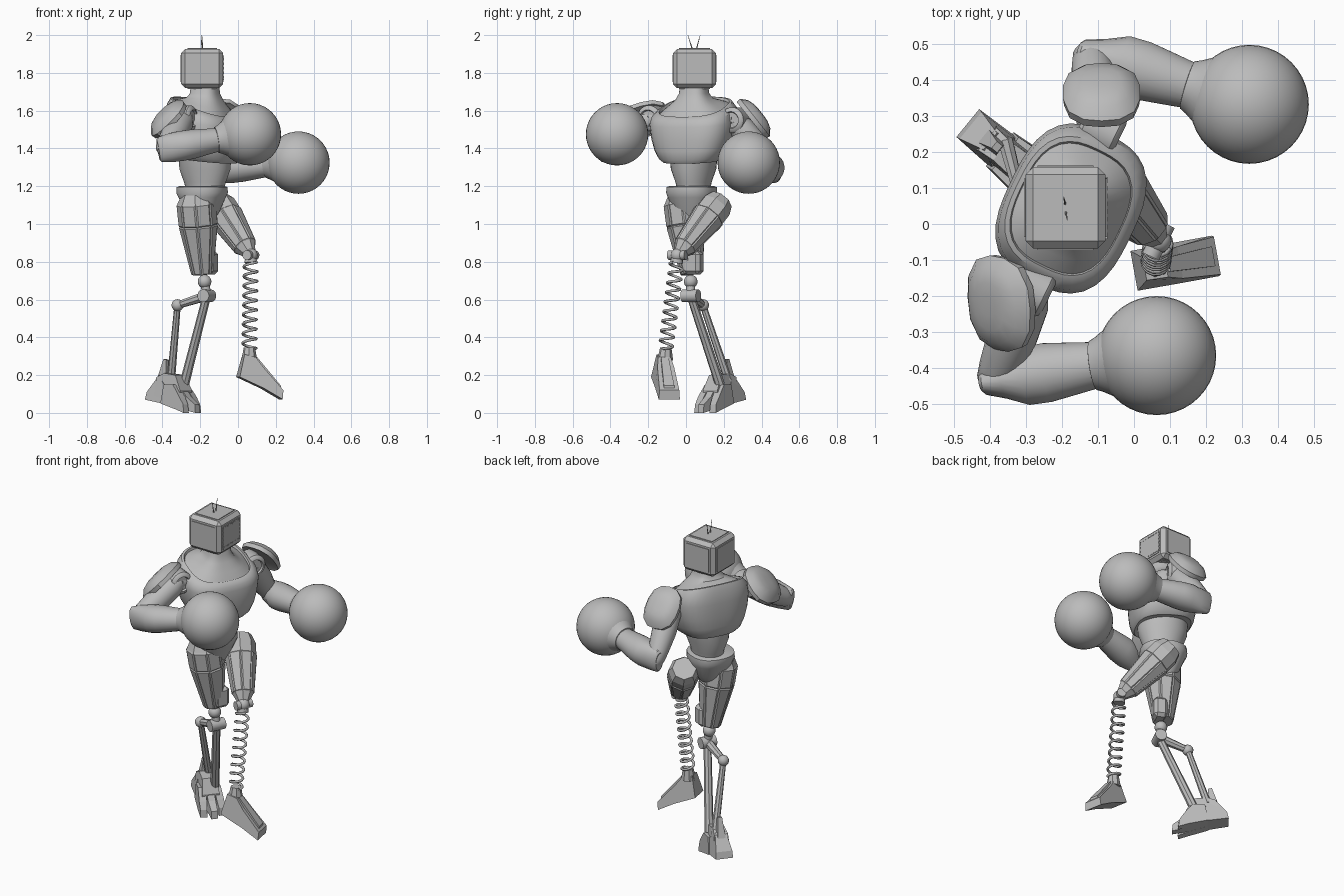
import bpy, bmesh
from math import sin, cos, pi, radians
from mathutils import Vector, Matrix

cube = bpy.data.objects.get("Cube")
if cube:
    bpy.data.objects.remove(cube, do_unlink=True)

grey = bpy.data.materials.new("plain_grey")
grey.use_nodes = True
tone = (0.5, 0.5, 0.5, 1)
grey.diffuse_color = tone
grey.node_tree.nodes["Principled BSDF"].inputs["Base Color"].default_value = tone

UP = Vector((0, 0, 1))
SIDE = Vector((0.435, 0.9, 0)).normalized()   # towards the robot's left arm
FWD = SIDE.cross(UP)


def finish(name, bm, smooth=True, matrix=None):
    if matrix:
        bm.transform(matrix)
    bmesh.ops.recalc_face_normals(bm, faces=bm.faces)
    me = bpy.data.meshes.new(name)
    bm.to_mesh(me)
    bm.free()
    me.materials.append(grey)
    me.polygons.foreach_set("use_smooth", [smooth] * len(me.polygons))
    if smooth:
        me.set_sharp_from_angle(angle=radians(35))
    ob = bpy.data.objects.new(name, me)
    bpy.context.collection.objects.link(ob)
    return ob


def frame(origin, w, u=UP):
    w = Vector(w).normalized()
    v = w.cross(Vector(u)).normalized()
    u = v.cross(w)
    m = Matrix((u, v, w)).transposed().to_4x4()
    m.translation = Vector(origin)
    return m


def loft(name, m, rows, segs=32, smooth=True, power=2.0, panels=0):
    """Rings of (height, half_u, half_v, tilt) joined along the frame's w axis."""
    bm = bmesh.new()
    rings = []
    for h, a, *rest in rows:
        b = rest[0] if rest else a
        tilt = rest[1] if len(rest) > 1 else 0
        ring = []
        for i in range(segs):
            t = 2 * pi * (i + 0.5) / segs
            c, s = cos(t), sin(t)
            k = (abs(c) ** power + abs(s) ** power) ** (-1 / power)
            ring.append(bm.verts.new((a * c * k, b * s * k, h + tilt * b * s * k)))
        rings.append(ring)
    for r0, r1 in zip(rings, rings[1:]):
        for i in range(segs):
            j = (i + 1) % segs
            bm.faces.new((r0[i], r0[j], r1[j], r1[i]))
    bm.faces.new(rings[0])
    bm.faces.new(rings[-1])
    bmesh.ops.recalc_face_normals(bm, faces=bm.faces)
    if panels:
        long = [f for f in bm.faces if len(f.verts) == 4 and f.calc_area() > 0.008]
        bmesh.ops.inset_individual(bm, faces=long, thickness=panels, depth=0.006)
    return finish(name, bm, smooth, m)


def rod(name, p, q, r, r2=None, segs=16, smooth=True):
    d = Vector(q) - Vector(p)
    u = SIDE if abs(d.normalized().z) > 0.9 else UP
    return loft(name, frame(p, d, u), [(0, r), (d.length, r2 or r)], segs, smooth)


def ball(name, p, r, segs=24):
    bm = bmesh.new()
    bmesh.ops.create_uvsphere(bm, u_segments=segs, v_segments=segs // 2, radius=r)
    return finish(name, bm, True, Matrix.Translation(p))


def prism(name, origin, direction, points, shift=0):
    """Side profile of (along, height, half_width) points."""
    d = Vector(direction).normalized()
    across = UP.cross(d)
    bm = bmesh.new()
    sides = [[bm.verts.new(Vector(origin) + d * s + UP * z + across * (shift + k * w))
              for s, z, w in points] for k in (-1, 1)]
    n = len(points)
    for i in range(n):
        j = (i + 1) % n
        bm.faces.new((sides[0][i], sides[0][j], sides[1][j], sides[1][i]))
    for s in sides:
        bm.faces.new(s)
    return finish(name, bm, False)


def box(name, centre, size, rot=None, bevel=0.0):
    bm = bmesh.new()
    bmesh.ops.create_cube(bm, size=1)
    bm.transform(Matrix.Diagonal((*size, 1)))
    if bevel:
        bmesh.ops.bevel(bm, geom=bm.edges[:], offset=bevel, segments=1, affect='EDGES')
    return finish(name, bm, False, Matrix.Translation(centre) @ (rot or Matrix()))


# Torso
loft("chest", frame((-0.175, 0.043, 0), UP, SIDE), [
    (1.34, 0.135, 0.135, .1), (1.335, 0.15, 0.155, .1), (1.355, 0.175, 0.17, .1),
    (1.4, 0.2, 0.178, .1), (1.46, 0.218, 0.183, .1), (1.54, 0.23, 0.183, .15),
    (1.59, 0.22, 0.176, .28), (1.617, 0.193, 0.163, .35), (1.62, 0.18, 0.15, .35),
    (1.607, 0.175, 0.147, .35), (1.635, 0.135, 0.12, .25), (1.662, 0.093, 0.09, .1),
    (1.69, 0.075, 0.075), (1.74, 0.068, 0.068)], 40, power=2.8)
loft("abdomen", frame((-0.175, 0.04, 0), UP, SIDE), [
    (1.17, 0.085, 0.1), (1.22, 0.09, 0.115), (1.29, 0.115, 0.14), (1.38, 0.125, 0.145)])
loft("pelvis", frame((-0.19, 0.03, 0), UP, SIDE), [
    (1.0, 0.045, 0.05), (1.07, 0.095, 0.09), (1.14, 0.122, 0.12), (1.165, 0.13, 0.133),
    (1.195, 0.128, 0.131), (1.2, 0.115, 0.118)], 24, power=2.4)

# Head: a boxy monitor with a plate on every side
head, size = Vector((-0.19, 0.045, 1.823)), Vector((0.221, 0.227, 0.207))
box("head", head, size, bevel=0.021)
for axis in range(3):
    for sign in (-1, 1):
        plate = size - Vector((0.065,) * 3)
        plate[axis] = 0.008
        offset = Vector()
        offset[axis] = sign * size[axis] / 2
        box("head_plate", head + offset, plate)
for i in range(8):
    for z in (1.765, 1.885):
        box("screen_bolt", (-0.079, -0.03 + i * 0.0215, z), (0.01, 0.013, 0.006))
for i in range(5):
    for y in (-0.038, 0.128):
        box("screen_bolt", (-0.079, y, 1.777 + i * 0.024), (0.01, 0.006, 0.013))
for dx, dy in ((0.005, -0.035), (-0.005, 0.03)):
    rod("antenna", (-0.19, 0.045 + dy * 0.2, 1.91), (-0.19 + dx, 0.045 + dy, 2.0), 0.004, 0.001, 6)

# Arms: shoulder, pad, upper arm, forearm and glove
arms = {
    "right": dict(shoulder=(-0.285, -0.18, 1.56), elbow=(-0.388, -0.435, 1.398),
                  glove=(0.063, -0.365, 1.475), pad=(-0.382, -0.223, 1.568),
                  normal=(-0.7, -0.2, 0.68), along=(-0.1, -1, -0.1), size=(0.135, 0.122)),
    "left": dict(shoulder=(-0.09, 0.26, 1.55), elbow=(-0.12, 0.47, 1.29),
                 glove=(0.32, 0.332, 1.325), pad=(-0.09, 0.373, 1.57),
                 normal=(0, 0.78, 0.62), along=(1, 0, 0), size=(0.108, 0.127)),
}
for side, p in arms.items():
    sh, el, gl = (Vector(p[k]) for k in ("shoulder", "elbow", "glove"))
    hub = frame(sh - FWD * 0.06, FWD)
    loft(side + "_shoulder_hub", hub, [(0, 0.06), (0.01, 0.068), (0.1, 0.068), (0.11, 0.06),
                                       (0.115, 0.045), (0.105, 0.04)])
    rod(side + "_shoulder_axle", sh, (-0.19, 0.04, sh.z - 0.02), 0.05)
    length = (el - sh).length
    loft(side + "_upper_arm", frame(sh, el - sh, FWD), [
        (0, 0.05), (0.05, 0.066), (length * 0.5, 0.07), (length * 0.85, 0.058),
        (length, 0.05), (length + 0.03, 0.03)], 20)
    loft(side + "_forearm", frame(el, gl - el), [
        (-0.035, 0.055, 0.025), (-0.025, 0.068, 0.036), (0.03, 0.077, 0.055),
        (0.09, 0.08, 0.082), (0.15, 0.078, 0.083), (0.22, 0.07, 0.074), (0.31, 0.06, 0.062)], 24)
    loft(side + "_glove_cuff", frame(el, gl - el), [
        (0.28, 0.06), (0.282, 0.069), (0.3, 0.077), (0.335, 0.098), (0.38, 0.135)], 32)
    ball(side + "_glove", gl, 0.165, 40)
    a, b = p["size"]
    loft(side + "_shoulder_pad", frame(p["pad"], p["normal"], p["along"]), [
        (-0.03, a * 0.85, b * 0.85), (-0.035, a * 0.97, b * 0.97), (-0.01, a, b),
        (0.018, a * 0.8, b * 0.75), (0.03, a * 0.5, b * 0.45), (0.033, a * 0.2, b * 0.2)],
        14, power=2.6)

# Thighs with long raised panels
hip_r, knee_r = Vector((-0.225, -0.02, 1.16)), Vector((-0.188, 0.03, 0.73))
hip_l, knee_l = Vector((-0.118, 0.185, 1.125)), Vector((0.058, -0.03, 0.85))
loft("right_thigh", frame(hip_r, knee_r - hip_r, SIDE), [
    (0, 0.075), (0.05, 0.102), (0.17, 0.1), (0.43, 0.055)], 8, False, panels=0.009)
loft("left_thigh", frame(hip_l, knee_l - hip_l, SIDE), [
    (0, 0.068), (0.05, 0.088), (0.12, 0.088), (0.35, 0.06), (0.4, 0.035)],
    8, False, panels=0.007)
turn = Matrix.Rotation(radians(-26), 4, 'Z')
box("right_kneecap", (-0.155, 0.04, 0.795), (0.08, 0.095, 0.125), turn, 0.018)

# Left shin: a coil spring between a knee hinge and an ankle socket
knee, ankle = Vector((0.068, -0.045, 0.835)), Vector((0.06, -0.11, 0.32))
ball("left_knee", knee, 0.036)
rod("left_knee_hinge", knee - SIDE * 0.05, knee + SIDE * 0.05, 0.026)
rod("left_spring_cap", knee, knee.lerp(ankle, 0.08), 0.028, 0.034)
rod("left_ankle_socket", ankle.lerp(knee, 0.05), ankle - UP * 0.04, 0.03, 0.042, 8, False)
m = frame(knee, ankle - knee, FWD)
turns, steps = 9, 14
curve = bpy.data.curves.new("left_spring", 'CURVE')
curve.dimensions = '3D'
curve.bevel_depth = 0.0075
curve.bevel_resolution = 1
spline = curve.splines.new('POLY')
spline.points.add(turns * steps)
for i, pt in enumerate(spline.points):
    t = i / steps * 2 * pi
    pos = m @ Vector((0.036 * cos(t), 0.036 * sin(t), 0.04 + 0.46 * i / (turns * steps)))
    pt.co = (*pos, 1)
curve.materials.append(grey)
bpy.context.collection.objects.link(bpy.data.objects.new("left_spring", curve))

# Left foot: a sloping wedge with a raised toe ridge
prism("left_foot", (0.0, -0.13, 0), (0.98, 0.18, 0), [
    (0.0, 0.19, 0.056), (0.03, 0.31, 0.032), (0.09, 0.295, 0.034), (0.13, 0.24, 0.045),
    (0.235, 0.12, 0.053), (0.23, 0.072, 0.057), (0.13, 0.13, 0.057)])
prism("left_foot_ridge", (0.0, -0.13, 0), (0.98, 0.18, 0), [
    (0.08, 0.28, 0.02), (0.1, 0.295, 0.02), (0.225, 0.145, 0.028), (0.225, 0.11, 0.028)])

# Right shin: knee joint, cross link and two struts
joint, link = Vector((-0.165, 0.025, 0.62)), Vector((-0.32, 0.09, 0.57))
ball("right_knee", (-0.177, 0.025, 0.695), 0.036)
rod("right_knee_stem", (-0.177, 0.025, 0.7), joint, 0.024)
rod("right_knee_hinge", joint - SIDE * 0.045, joint + SIDE * 0.045, 0.034)
rod("right_cross_link", joint, link, 0.027, 0.02, 8)
ball("right_link_pivot", link, 0.032, 16)
rod("right_rear_strut", link, (-0.355, 0.225, 0.17), 0.017, 0.022, 8)
rod("right_front_strut", joint, (-0.285, 0.18, 0.15), 0.022, 0.026, 8)

# Right foot: ankle block, heel spur and three splayed toes
toe_dir, middle = Vector((0.77, -0.63, 0)), Vector((-0.345, 0.185, 0))
prism("right_ankle", middle, toe_dir, [
    (-0.09, 0.09, 0.05), (-0.08, 0.19, 0.04), (-0.03, 0.21, 0.035), (0.05, 0.2, 0.04),
    (0.09, 0.12, 0.05), (0.08, 0.045, 0.055)])
prism("right_heel", middle, toe_dir, [
    (-0.15, 0.07, 0.05), (-0.14, 0.11, 0.048), (-0.07, 0.2, 0.03), (-0.02, 0.15, 0.05),
    (-0.03, 0.05, 0.055)])
prism("right_heel_spur", middle, toe_dir, [
    (-0.1, 0.15, 0.025), (-0.055, 0.285, 0.012), (-0.035, 0.28, 0.012), (-0.03, 0.15, 0.025)])
for k in (-1, 0, 1):
    way = Matrix.Rotation(0.1 * k, 3, 'Z') @ toe_dir
    prism("right_toe", middle, way, [
        (-0.03, 0.05, 0.024), (-0.01, 0.15, 0.02), (0.06, 0.15, 0.02), (0.11, 0.085, 0.022),
        (0.165 - 0.03 * abs(k), 0.045, 0.018), (0.17 - 0.03 * abs(k), 0.0, 0.02),
        (0.08, 0.02, 0.024)], 0.04 * k)
